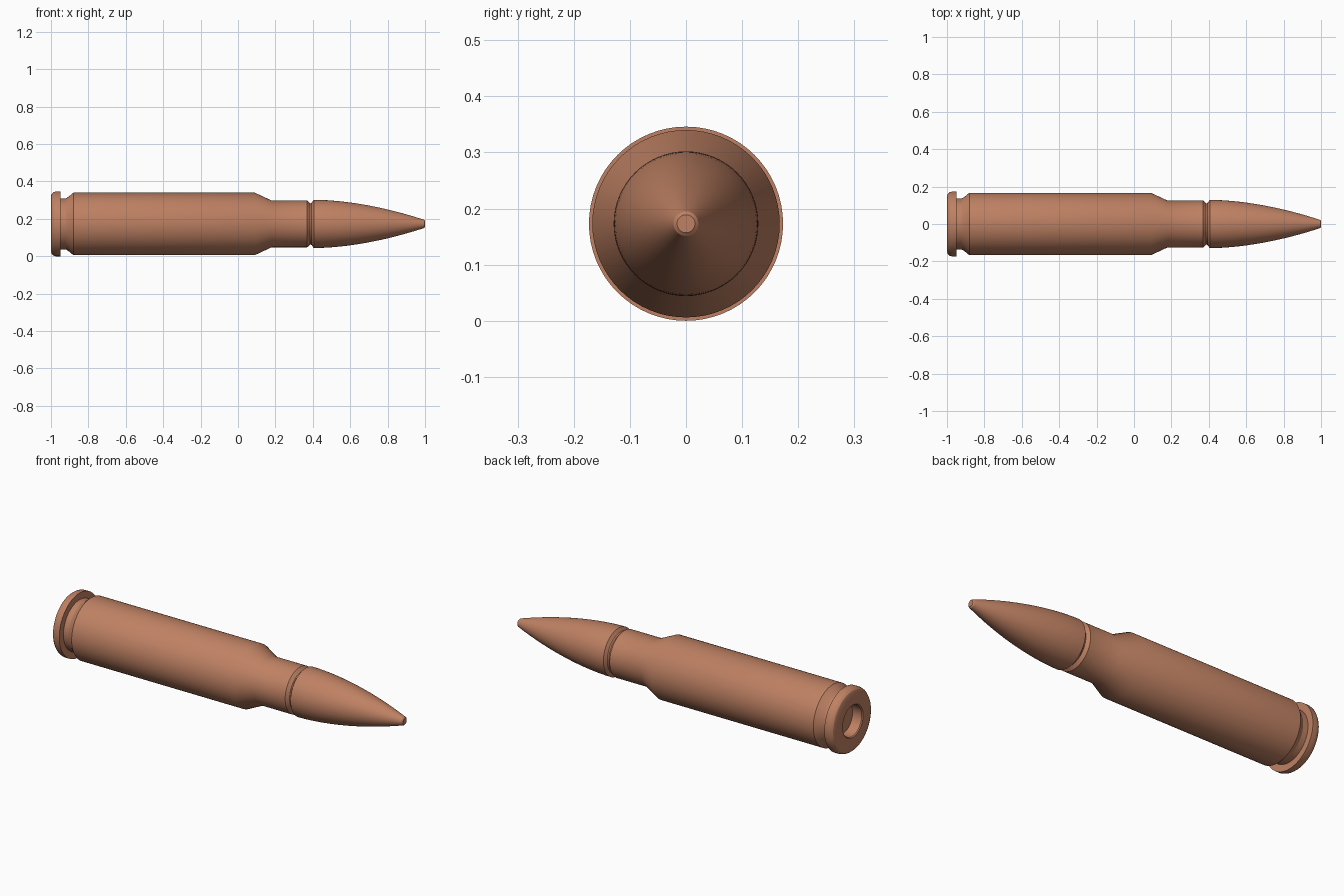
import bpy
import bmesh
from math import cos, sin, tau

AXIS_Z = 0.173
SEGMENTS = 64

if "Cube" in bpy.data.objects:
    bpy.data.objects.remove(bpy.data.objects["Cube"], do_unlink=True)

copper = bpy.data.materials.new("copper")
copper.use_nodes = True
colour = (0.52, 0.22, 0.125, 1)
copper.diffuse_color = colour
copper.node_tree.nodes["Principled BSDF"].inputs["Base Color"].default_value = colour


def lathe(name, profile):
    """Turn (x, radius) points about the long axis, capping both ends."""
    bm = bmesh.new()
    rings = []
    for x, r in profile:
        rings.append([bm.verts.new((x, r * cos(tau * i / SEGMENTS),
                                    AXIS_Z + r * sin(tau * i / SEGMENTS)))
                      for i in range(SEGMENTS)])
    for a, b in zip(rings, rings[1:]):
        for i in range(SEGMENTS):
            j = (i + 1) % SEGMENTS
            bm.faces.new((a[i], a[j], b[j], b[i]))
    bm.faces.new(rings[0])
    bm.faces.new(rings[-1])
    bmesh.ops.recalc_face_normals(bm, faces=bm.faces)
    mesh = bpy.data.meshes.new(name)
    bm.to_mesh(mesh)
    bm.free()
    mesh.materials.append(copper)
    obj = bpy.data.objects.new(name, mesh)
    bpy.context.collection.objects.link(obj)
    bpy.ops.object.select_all(action='DESELECT')
    obj.select_set(True)
    bpy.context.view_layer.objects.active = obj
    bpy.ops.object.shade_smooth_by_angle(angle=0.5)
    return obj


# Casing: recessed base, rounded rim, groove, body, shoulder and neck
lathe("casing", [
    (-0.94, 0.083), (-0.995, 0.083), (-1.0, 0.088),
    (-1.0, 0.15), (-0.995, 0.162), (-0.985, 0.17), (-0.975, 0.173),
    (-0.95, 0.173), (-0.95, 0.137), (-0.92, 0.137), (-0.908, 0.144),
    (-0.88, 0.167), (0.09, 0.167), (0.18, 0.125),
    (0.37, 0.125), (0.388, 0.108),
])

# Pointed tip: curved taper with a small blunt end
STEPS = 20
taper = [(0.405 + 0.59 * i / STEPS, 0.129 - 0.107 * (i / STEPS) ** 1.8)
         for i in range(STEPS + 1)]
lathe("pointed_tip", [(0.38, 0.108), (0.393, 0.112)] + taper + [(1.0, 0.016)])
